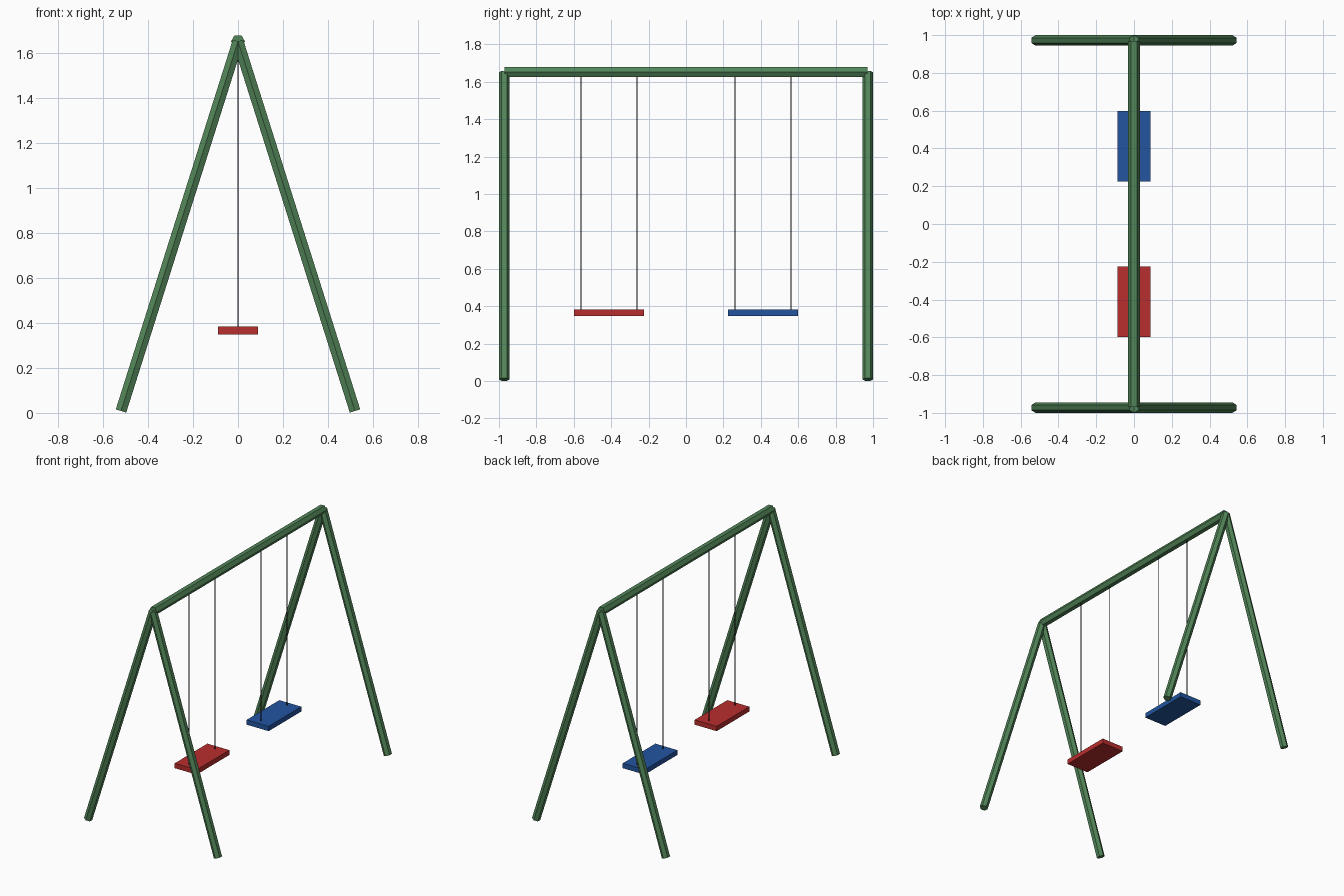
import bpy, bmesh, math
from mathutils import Vector, Matrix

if "Cube" in bpy.data.objects:
    bpy.data.objects.remove(bpy.data.objects["Cube"])


def srgb(r, g, b):
    f = lambda c: c / 12.92 if c <= 0.04045 else ((c + 0.055) / 1.055) ** 2.4
    return (f(r / 255), f(g / 255), f(b / 255), 1.0)


def material(name, rgb):
    m = bpy.data.materials.new(name)
    m.diffuse_color = srgb(*rgb)
    m.use_nodes = True
    m.node_tree.nodes["Principled BSDF"].inputs["Base Color"].default_value = m.diffuse_color
    return m


green = material("frame green", (82, 133, 88))
red = material("seat red", (185, 45, 45))
blue = material("seat blue", (34, 85, 160))
black = material("rope black", (25, 25, 25))


def add(name, bm, mat):
    me = bpy.data.meshes.new(name)
    bm.to_mesh(me)
    bm.free()
    me.materials.append(mat)
    ob = bpy.data.objects.new(name, me)
    bpy.context.collection.objects.link(ob)
    return ob


def bar(name, a, b, radius, sides, corner, mat):
    """Prism from a to b, with one corner of its section pointing along 'corner'."""
    a, b = Vector(a), Vector(b)
    z = (b - a).normalized()
    x = Vector(corner)
    x = (x - z * x.dot(z)).normalized()
    y = z.cross(x)
    bm = bmesh.new()
    rings = []
    for p in (a, b):
        rings.append([bm.verts.new(p + radius * (x * math.cos(t) + y * math.sin(t)))
                      for t in (2 * math.pi * i / sides for i in range(sides))])
    for i in range(sides):
        j = (i + 1) % sides
        bm.faces.new((rings[0][i], rings[0][j], rings[1][j], rings[1][i]))
    bm.faces.new(rings[0][::-1])
    bm.faces.new(rings[1])
    return add(name, bm, mat)


def box(name, centre, size, mat):
    bm = bmesh.new()
    bmesh.ops.create_cube(bm, size=1, matrix=Matrix.Translation(centre) @ Matrix.Diagonal((*size, 1)))
    return add(name, bm, mat)


TOP = 1.651
END = 0.972

# Top beam: hexagonal with a flat top
bar("top_beam", (0, -0.97, TOP), (0, 0.97, TOP), 0.031, 6, (1, 0, 0), green)

# Two A-frames of splayed hexagonal legs
for end, sy in (("front", -1), ("back", 1)):
    for side, sx in (("left", -1), ("right", 1)):
        bar(f"{end}_{side}_leg", (sx * 0.52, sy * END, 0.0085), (0, sy * END, TOP),
            0.028, 6, (0, 1, 0), green)

# Two swings: flat seat on a pair of thin ropes
for name, sy, mat in (("front", -1, red), ("back", 1, blue)):
    cy = sy * 0.412
    box(f"{name}_seat", (0, cy, 0.366), (0.176, 0.373, 0.035), mat)
    for i, dy in enumerate((-0.149, 0.149)):
        bar(f"{name}_rope_{i + 1}", (0, cy + dy, 0.37), (0, cy + dy, TOP),
            0.003, 6, (1, 0, 0), black)
